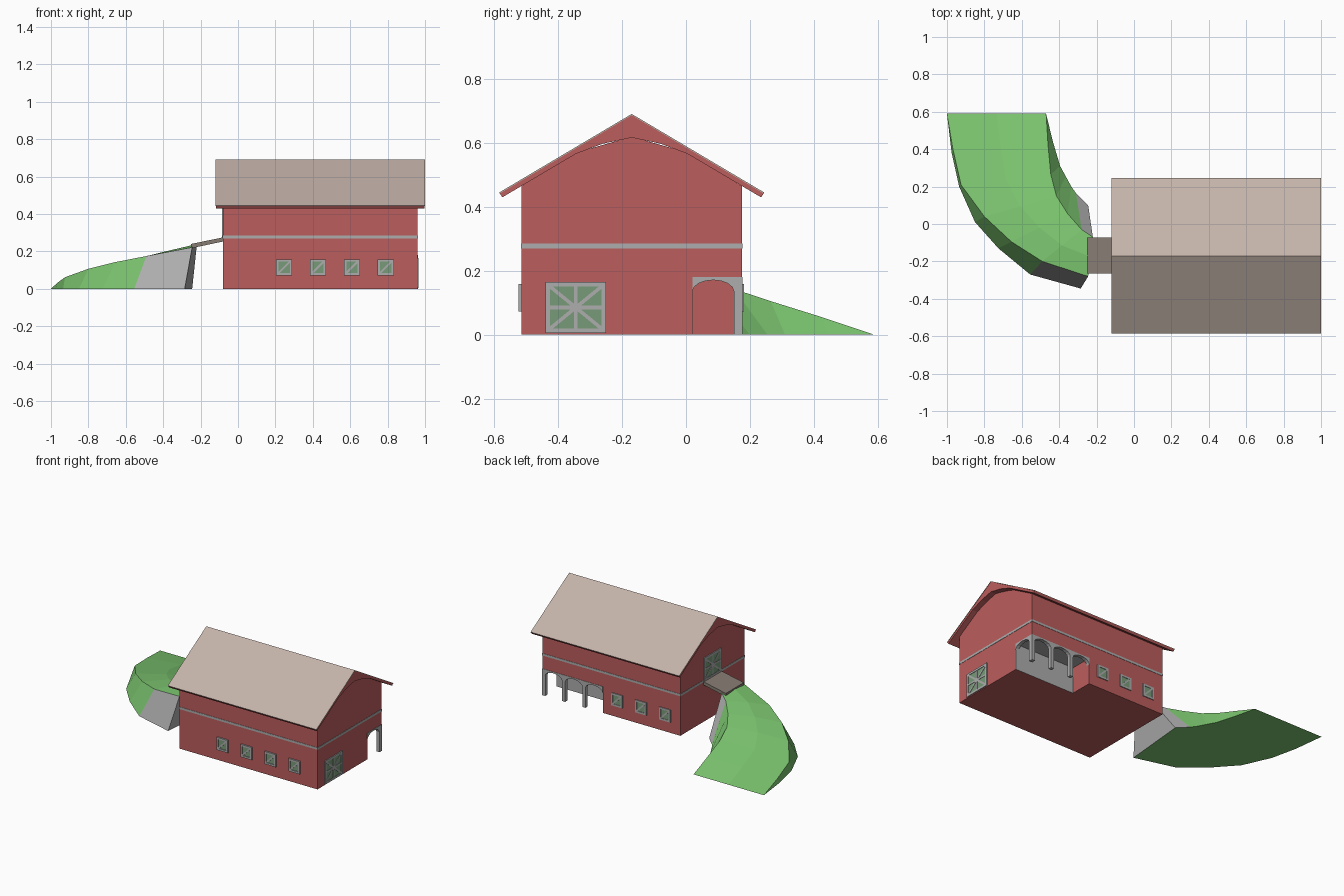
import bpy, bmesh, math
from mathutils import Matrix, Vector

if "Cube" in bpy.data.objects:
    bpy.data.objects.remove(bpy.data.objects["Cube"])


def mat(name, r, g, b):
    m = bpy.data.materials.new(name)
    m.diffuse_color = (r, g, b, 1)
    m.use_nodes = True
    m.node_tree.nodes["Principled BSDF"].inputs["Base Color"].default_value = m.diffuse_color
    return m


RED = mat("red_boards", 0.5, 0.11, 0.11)
TAN = mat("roof_tan", 0.55, 0.45, 0.40)
WOOD = mat("bridge_wood", 0.24, 0.20, 0.17)
GREEN = mat("grass", 0.20, 0.56, 0.16)
GLASS = mat("pane_green", 0.19, 0.33, 0.19)
GREY = mat("stone_grey", 0.42, 0.42, 0.42)


def finish(name, bm, *mats):
    bmesh.ops.recalc_face_normals(bm, faces=bm.faces)
    me = bpy.data.meshes.new(name)
    bm.to_mesh(me)
    bm.free()
    ob = bpy.data.objects.new(name, me)
    bpy.context.collection.objects.link(ob)
    for m in mats:
        me.materials.append(m)
    return ob


def prism(name, pts, a, b, axis, m):
    """Extrude a 2D profile from a to b along x or y."""
    bm = bmesh.new()
    place = (lambda p, t: (t, p[0], p[1])) if axis == 'x' else (lambda p, t: (p[0], t, p[1]))
    lo = [bm.verts.new(place(p, a)) for p in pts]
    hi = [bm.verts.new(place(p, b)) for p in pts]
    bm.faces.new(lo)
    bm.faces.new(hi)
    n = len(pts)
    for i in range(n):
        bm.faces.new((lo[i], lo[(i + 1) % n], hi[(i + 1) % n], hi[i]))
    return finish(name, bm, m)


def cube(bm, center, size, tilt=0):
    bmesh.ops.create_cube(bm, size=1, matrix=Matrix.Translation(center)
                          @ Matrix.Rotation(tilt, 4, 'Y') @ Matrix.Diagonal((*size, 1)))


def box(name, x0, x1, y0, y1, z0, z1, m):
    bm = bmesh.new()
    cube(bm, ((x0 + x1) / 2, (y0 + y1) / 2, (z0 + z1) / 2), (x1 - x0, y1 - y0, z1 - z0))
    return finish(name, bm, m)


def glazed(name, loc, turn, w, h, depth, bar, braces):
    """Framed panel facing -y before turning; braces = (length, tilt) bars through the centre."""
    frame, pane = bmesh.new(), bmesh.new()
    for s in (-1, 1):
        cube(frame, (s * (w - bar) / 2, -depth / 2, 0), (bar, depth, h))
        cube(frame, (0, -depth / 2, s * (h - bar) / 2), (w - 2 * bar, depth, bar))
    for length, tilt in braces:
        cube(frame, (0, -depth * 0.45, 0), (length, depth * 0.9, bar * 0.8), tilt)
    cube(pane, (0, -depth * 0.25, 0), (w - bar, depth * 0.5, h - bar))
    for ob in (finish(name + "_frame", frame, GREY), finish(name + "_pane", pane, GLASS)):
        ob.matrix_world = Matrix.Translation(loc) @ Matrix.Rotation(turn, 4, 'Z')


def mirrored(half, c):
    """Close a profile by mirroring it about c; the last point lies on the axis."""
    return half + [(2 * c - u, z) for u, z in reversed(half[:-1])]


X0, X1, Y0, Y1, MID = -0.08, 0.96, -0.515, 0.175, -0.17
PX, PY, PZ = 0.505, 0.02, 0.18     # porch recess corner

# Barn body with porch recess
barn = prism("barn_walls", mirrored([(Y0, 0), (Y0, 0.465), (-0.345, 0.57), (MID, 0.62)], MID),
             X0, X1, 'x', RED)
cutter = box("porch_cutter", PX, 1.1, PY, 0.3, -0.1, PZ, RED)
cutter.hide_render = True
cutter.hide_viewport = False
cutter.display_type = 'WIRE'
mod = barn.modifiers.new("porch", 'BOOLEAN')
mod.object = cutter
mod.operation = 'DIFFERENCE'
mod.solver = 'EXACT'
bpy.context.view_layer.objects.active = barn
bpy.ops.object.modifier_apply(modifier="porch")
bpy.data.objects.remove(cutter)

# Roof: red structure with arched gable soffit, tan covering
top = mirrored([(-0.583, 0.442), (MID, 0.687)], MID)
under = mirrored([(-0.575, 0.43), (-0.345, 0.566), (-0.26, 0.598), (MID, 0.617)], MID)
prism("roof_structure", top + under[::-1], -0.118, 0.998, 'x', RED)
cover = mirrored([(-0.585, 0.445), (MID, 0.691)], MID)
prism("roof_covering", cover + top[::-1], -0.12, 1.0, 'x', TAN)

# Trim band around the walls
E = 0.002
box("trim_front", X0 - E, X1 + E, Y0 - E, Y0, 0.27, 0.285, GREY)
box("trim_back", X0 - E, X1 + E, Y1, Y1 + E, 0.27, 0.285, GREY)
box("trim_left", X0 - E, X0, Y0, Y1, 0.27, 0.285, GREY)
box("trim_right", X1, X1 + E, Y0, Y1, 0.27, 0.285, GREY)

# Porch lining
box("porch_wall", PX, X1, PY, PY + E, 0, PZ, GREY)
box("porch_ceiling", PX, X1, PY, Y1, PZ - E, PZ, GREY)


def arcade(start, end, bays, span, post):
    """Outline of a row of arches, a post following each bay."""
    pts = [(start, PZ)]
    for b in range(bays):
        u = start + b * (span + post)
        pts += [(u + span / 2 - span / 2 * math.cos(math.pi * i / 8),
                 0.135 + 0.036 * math.sin(math.pi * i / 8)) for i in range(9)]
        pts += [(u + span, 0), (min(u + span + post, end), 0)]
    return pts + [(end, PZ)]


prism("porch_arches_back", arcade(PX, X1 + E, 3, 0.13, 0.0223), Y1 - 0.022, Y1 + E, 'y', GREY)
prism("porch_arch_side", arcade(PY, Y1, 1, 0.13, 0.025), X1 - 0.022, X1 + E, 'x', GREY)

# Windows
for i in range(4):
    glazed(f"front_window_{i}", (0.247 + 0.181 * i, Y0, 0.115), 0,
           0.086, 0.086, 0.01, 0.013, [(0.09, -math.pi / 4)])
for i in range(3):
    glazed(f"back_window_{i}", (0.035 + 0.181 * i, Y1, 0.115), math.pi,
           0.086, 0.086, 0.006, 0.013, [(0.09, -math.pi / 4)])

# Barn doors on both ends
diag = math.atan2(0.155, 0.19)
braces = [(0.18, 0), (0.15, math.pi / 2), (0.225, diag), (0.225, -diag)]
glazed("right_door", (X1, -0.345, 0.085), math.pi / 2, 0.19, 0.16, 0.006, 0.014, braces)
glazed("left_door", (X0, MID, 0.355), -math.pi / 2, 0.19, 0.16, 0.006, 0.014, braces)

# Bridge to the upper door
prism("bridge", [(-0.25, 0.217), (X0, 0.253), (X0, 0.275), (-0.25, 0.24)], -0.265, -0.072, 'y', WOOD)

# Curved grass ramp: lofted rows of inner foot, inner edge, outer edge, outer foot
inner_foot = [(-.47, .59), (-.435, .445), (-.395, .31), (-.365, .255), (-.335, .2), (-.31, .165), (-.245, .1)]
inner_edge = [(-.47, .59, 0), (-.46, .425, .055), (-.445, .265, .105), (-.415, .15, .143),
              (-.355, .055, .178), (-.28, -.03, .21), (-.22, -.07, .235)]
outer_edge = [(-1, .59, 0), (-.968, .4, .03), (-.925, .21, .062), (-.8, .04, .107),
              (-.655, -.095, .143), (-.49, -.2, .175), (-.245, -.28, .222)]
outer_foot = [(-1, .59), (-.975, .38), (-.935, .2), (-.85, .01), (-.725, -.13), (-.555, -.27), (-.285, -.345)]
bm = bmesh.new()
rows = []
for i, (fi, ei, eo, fo) in enumerate(zip(inner_foot, inner_edge, outer_edge, outer_foot)):
    crown = (Vector(ei) + Vector(eo)) / 2 + Vector((0, 0, 0.008 if i else 0))
    rows.append([bm.verts.new(p) for p in ((*fi, 0), ei, crown, eo, (*fo, 0))])
for i in range(len(rows) - 1):
    for k in range(5):
        j = (k + 1) % 5
        f = bm.faces.new((rows[i][k], rows[i][j], rows[i + 1][j], rows[i + 1][k]))
        f.material_index = int(i == len(rows) - 2 and k in (0, 3))
bm.faces.new(rows[-1]).material_index = 1
bmesh.ops.remove_doubles(bm, verts=bm.verts, dist=0.0005)
finish("grass_ramp", bm, GREEN, GREY)
